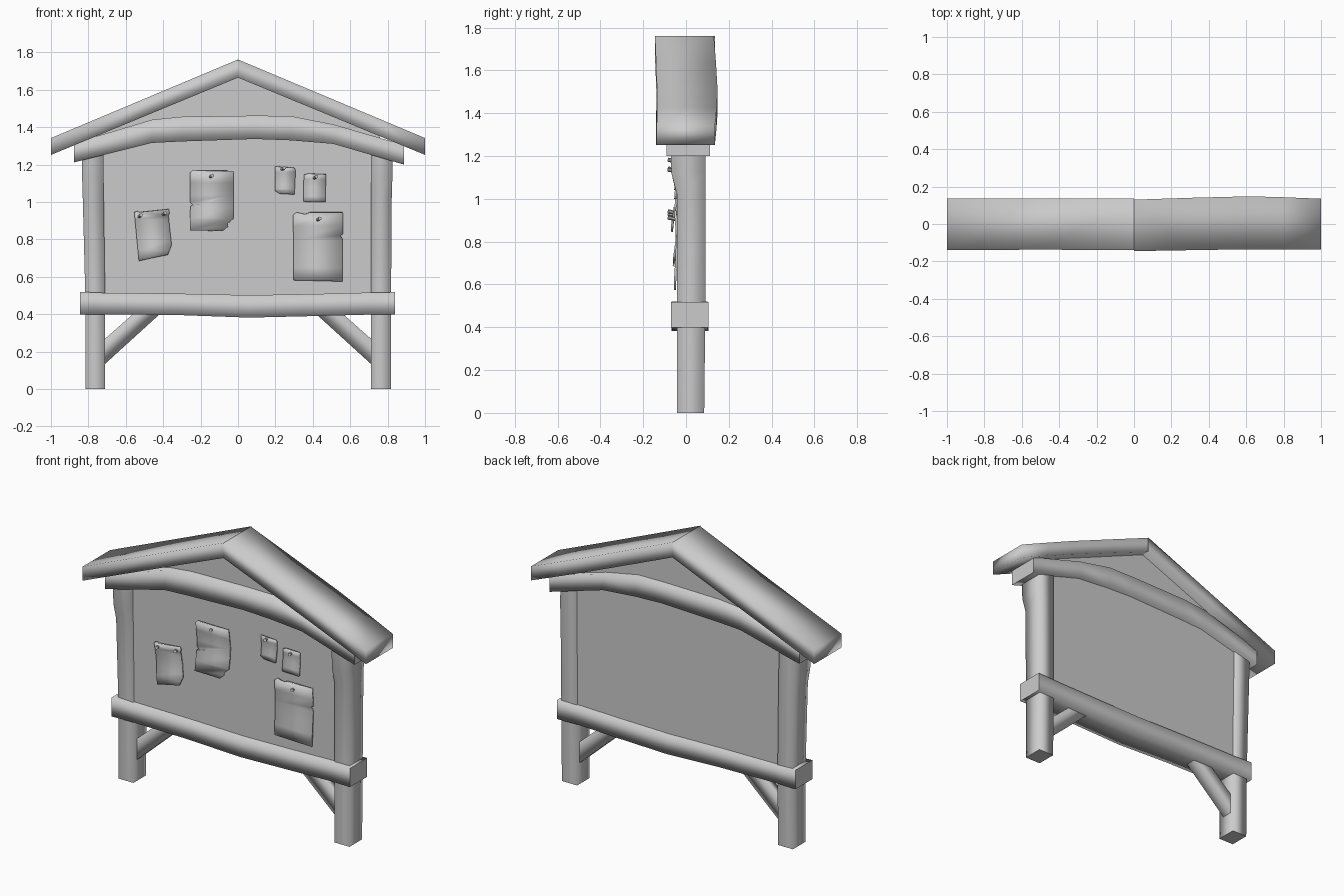
import bpy, bmesh, math
from mathutils import Vector, Matrix


def finish(name, bm):
    bmesh.ops.recalc_face_normals(bm, faces=bm.faces)
    me = bpy.data.meshes.new(name)
    bm.to_mesh(me)
    bm.free()
    ob = bpy.data.objects.new(name, me)
    bpy.context.collection.objects.link(ob)
    return ob


def loft(name, rings, smooth_end=False):
    """Four-sided timber: smooth long sides, capped ends."""
    bm = bmesh.new()
    loops = [[bm.verts.new(p) for p in ring] for ring in rings]
    for a, b in zip(loops, loops[1:]):
        for i in range(4):
            f = bm.faces.new((a[i], a[(i + 1) % 4], b[(i + 1) % 4], b[i]))
            f.smooth = True
    bm.faces.new(loops[0])
    bm.faces.new(loops[-1]).smooth = smooth_end
    return finish(name, bm)


def beam_ring(x, z0, z1, y0, y1):
    return [(x, y0, z0), (x, y1, z0), (x, y1, z1), (x, y0, z1)]


def post_ring(z, x0, x1, y0, y1):
    return [(x0, y0, z), (x1, y0, z), (x1, y1, z), (x0, y1, z)]


# Posts, leaning a little towards the front at the top
loft("left_post", [post_ring(*s) for s in (
    (0, -0.815, -0.71, -0.042, 0.085), (0.45, -0.815, -0.71, -0.042, 0.09),
    (1.02, -0.83, -0.718, -0.045, 0.092), (1.12, -0.833, -0.72, -0.068, 0.092),
    (1.32, -0.835, -0.72, -0.075, 0.09))])
loft("right_post", [post_ring(*s) for s in (
    (0, 0.71, 0.818, -0.042, 0.085), (0.45, 0.71, 0.818, -0.042, 0.09),
    (1.02, 0.712, 0.822, -0.042, 0.092), (1.12, 0.712, 0.825, -0.068, 0.092),
    (1.32, 0.712, 0.825, -0.075, 0.09))])

# Lower beam, sagging in the middle
loft("lower_beam", [beam_ring(*s) for s in (
    (-0.845, 0.398, 0.52, -0.068, 0.1), (-0.71, 0.4, 0.514, -0.066, 0.1),
    (-0.3, 0.395, 0.51, -0.066, 0.102), (0.06, 0.382, 0.502, -0.068, 0.106),
    (0.4, 0.39, 0.508, -0.066, 0.104), (0.7, 0.398, 0.516, -0.066, 0.1),
    (0.84, 0.398, 0.518, -0.07, 0.105))])

# Arched upper beam
loft("upper_beam", [beam_ring(*s) for s in (
    (-0.878, 1.212, 1.315, -0.09, 0.11), (-0.46, 1.316, 1.44, -0.085, 0.11),
    (-0.3, 1.324, 1.456, -0.085, 0.108), (0.09, 1.337, 1.462, -0.085, 0.108),
    (0.28, 1.33, 1.46, -0.085, 0.108), (0.51, 1.311, 1.415, -0.085, 0.11),
    (0.888, 1.2, 1.305, -0.09, 0.112))])


# Roof slabs; the right one is warped towards the back
def roof_ring(x, y0, y1):
    a = abs(x)
    return beam_ring(x, 1.665 - 0.413 * a, 1.762 - 0.42 * a, y0, y1)


loft("left_roof", [roof_ring(0, -0.14, 0.135), roof_ring(-0.5, -0.137, 0.135),
                   roof_ring(-1, -0.14, 0.135)], True)
loft("right_roof", [roof_ring(0, -0.145, 0.13), roof_ring(0.3, -0.14, 0.14),
                    roof_ring(0.62, -0.135, 0.148), roof_ring(0.8, -0.135, 0.143),
                    roof_ring(1, -0.137, 0.135)], True)

# Gabled board panel
bm = bmesh.new()
face = bm.faces.new([bm.verts.new((x, -0.032, z)) for x, z in (
    (-0.76, 0.45), (0.76, 0.45), (0.76, 1.38), (0, 1.7), (-0.76, 1.38))])
ext = bmesh.ops.extrude_face_region(bm, geom=[face])
bmesh.ops.translate(bm, vec=(0, 0.114, 0),
                    verts=[v for v in ext["geom"] if isinstance(v, bmesh.types.BMVert)])
bm.faces.new([v for v in face.verts]) if not face.is_valid else None
finish("board_panel", bm)

# Diagonal braces
for side, s in (("left", -1), ("right", 1)):
    loft(side + "_brace", [
        [(s * 0.74, -0.005, 0.108), (s * 0.74, 0.06, 0.108),
         (s * 0.74, 0.06, 0.243), (s * 0.74, -0.005, 0.243)],
        [(s * 0.40, -0.005, 0.417), (s * 0.40, 0.06, 0.417),
         (s * 0.54, 0.06, 0.42), (s * 0.54, -0.005, 0.42)]])


# Curled paper notes
def note(name, pts, curl):
    bm = bmesh.new()
    bm.faces.new([bm.verts.new((x, 0, z)) for x, z in pts])
    zs = [p[1] for p in pts]
    lo, hi = min(zs), max(zs)
    for k in range(1, 5):
        bmesh.ops.bisect_plane(bm, geom=bm.verts[:] + bm.edges[:] + bm.faces[:], dist=1e-5,
                               plane_co=(0, 0, lo + (hi - lo) * k / 5), plane_no=(0, 0, 1))
    for v in bm.verts:
        t = (v.co.z - lo) / (hi - lo)
        v.co.y = -0.042 - curl * (0.5 + 0.5 * math.cos(t * math.tau * 0.85))
    for f in bm.faces:
        f.smooth = True
    ob = finish(name, bm)
    mod = ob.modifiers.new("thickness", "SOLIDIFY")
    mod.thickness = 0.01
    mod.offset = 0


note("note_1", [(-0.555, 0.945), (-0.535, 0.952), (-0.53, 0.945), (-0.37, 0.962),
                (-0.366, 0.94), (-0.372, 0.93), (-0.355, 0.77), (-0.375, 0.718),
                (-0.45, 0.703), (-0.53, 0.685)], 0.015)
note("note_2", [(-0.257, 1.155), (-0.245, 1.168), (-0.025, 1.166), (-0.024, 0.912),
                (-0.055, 0.885), (-0.052, 0.87), (-0.08, 0.846), (-0.257, 0.848),
                (-0.255, 0.975), (-0.243, 0.985), (-0.257, 1.0)], 0.024)
note("note_3", [(0.198, 1.19), (0.3, 1.183), (0.308, 1.17), (0.302, 1.04),
                (0.222, 1.045), (0.198, 1.06)], 0.008)
note("note_4", [(0.353, 1.145), (0.375, 1.152), (0.47, 1.148), (0.468, 1.0),
                (0.35, 1.002), (0.35, 1.09)], 0.008)
note("note_5", [(0.294, 0.93), (0.312, 0.945), (0.36, 0.935), (0.385, 0.945), (0.56, 0.945),
                (0.562, 0.83), (0.548, 0.82), (0.56, 0.8), (0.56, 0.575), (0.297, 0.582),
                (0.296, 0.8)], 0.01)

# Pins
for i, (x, z) in enumerate(((-0.525, 0.925), (-0.395, 0.937), (-0.145, 1.137),
                            (0.24, 1.178), (0.413, 1.132), (0.43, 0.908))):
    bm = bmesh.new()
    m = (Matrix.Translation((x, -0.062, z)) @ Matrix.Rotation(math.radians(20), 4, 'Z')
         @ Matrix.Rotation(math.radians(78), 4, 'X'))
    bmesh.ops.create_cone(bm, cap_ends=True, segments=6, radius1=0.008, radius2=0.01,
                          depth=0.045, matrix=m)
    finish(f"pin_{i + 1}", bm)
